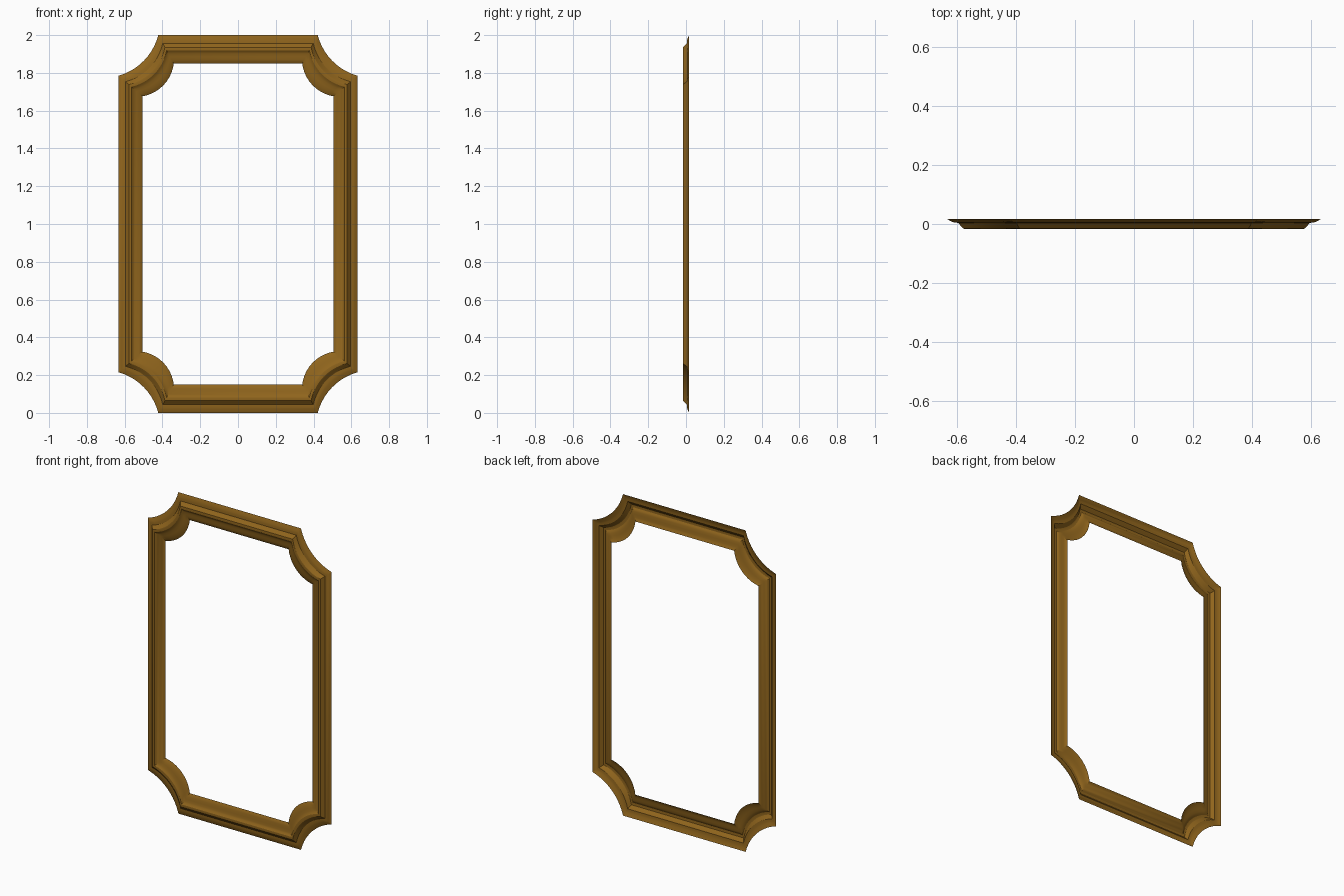
import bpy, bmesh, math
from mathutils import Vector

if "Cube" in bpy.data.objects:
    bpy.data.objects.remove(bpy.data.objects["Cube"])

# Moulding profile: (fraction from outer edge to inner edge, depth y)
PROFILE = [(0, .0165), (.14, .007), (.2, .005), (.29, .004), (.33, -.001),
           (.38, -.009), (.43, -.0155), (.47, -.0165), (.54, -.0155),
           (.59, -.010), (.66, -.005), (.76, -.002), (.86, .002),
           (.94, .007), (1, .012)]
MID = 1.0      # height of the frame's centre
STEPS = 10     # segments per scooped corner


def scoop(a, b, sag):
    """Circular arc from a to b bowing toward the frame centre."""
    a, b = Vector(a), Vector(b)
    half = (b - a).length / 2
    r = (half * half + sag * sag) / (2 * sag)
    along = (b - a).normalized()
    inward = Vector((along.y, -along.x))
    if inward.x > 0:
        inward = -inward
    centre = (a + b) / 2 - inward * (r - sag)
    ang = math.asin(half / r)
    pts = []
    for i in range(STEPS + 1):
        t = -ang + 2 * ang * i / STEPS
        pts.append(centre + inward * r * math.cos(t) + along * r * math.sin(t))
    return pts


def contour(corner):
    """Repeat one corner round all four quadrants."""
    loop = []
    for sx, sz in ((1, 1), (1, -1), (-1, -1), (-1, 1)):
        pts = corner if sx * sz > 0 else corner[::-1]
        loop += [(p.x * sx, p.y * sz) for p in pts]
    return loop


outer = contour(scoop((.422, 1.0), (.632, .785), .040))
inner = contour(scoop((.34, .85), (.506, .676), .040))

# Sweep the moulding round the outline as an open-backed shell
bm = bmesh.new()
rings = []
for o, i in zip(outer, inner):
    rings.append([bm.verts.new((o[0] + (i[0] - o[0]) * t, y,
                                MID + o[1] + (i[1] - o[1]) * t))
                  for t, y in PROFILE])
n = len(rings)
for k in range(n):
    p, q = rings[k], rings[(k + 1) % n]
    for j in range(len(PROFILE) - 1):
        bm.faces.new((p[j], q[j], q[j + 1], p[j + 1]))
bm.normal_update()
if sum(f.normal.y for f in bm.faces) > 0:
    bmesh.ops.reverse_faces(bm, faces=bm.faces[:])
mesh = bpy.data.meshes.new("moulded_frame")
bm.to_mesh(mesh)
bm.free()
frame = bpy.data.objects.new("moulded_frame", mesh)
bpy.context.collection.objects.link(frame)

# Golden brown wood
wood = bpy.data.materials.new("golden_wood")
wood.diffuse_color = (.28, .13, .012, 1)
wood.use_nodes = True
wood.node_tree.nodes["Principled BSDF"].inputs["Base Color"].default_value = wood.diffuse_color
mesh.materials.append(wood)

bpy.context.view_layer.objects.active = frame
frame.select_set(True)
bpy.ops.object.shade_smooth_by_angle(angle=math.radians(25))
